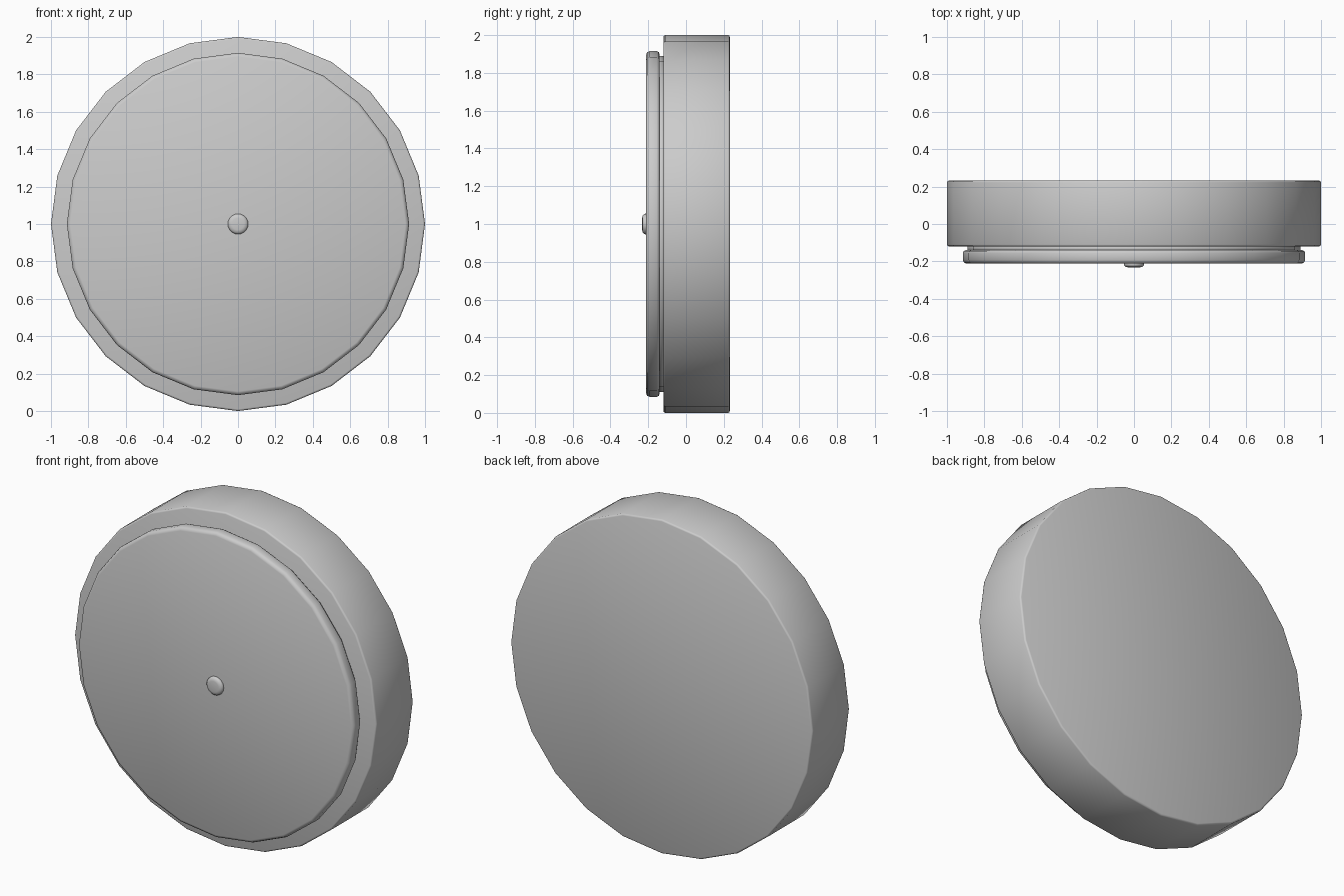
import bpy, bmesh, math

if "Cube" in bpy.data.objects:
    bpy.data.objects.remove(bpy.data.objects["Cube"])

SIDES = 24
CENTRE_Z = 1.0


def lathe(name, profile):
    """Spin (radius, y) points about the y axis and cap both ends."""
    bm = bmesh.new()
    rings = []
    for r, y in profile:
        angles = [2 * math.pi * i / SIDES for i in range(SIDES)]
        rings.append([bm.verts.new((r * math.cos(a), y, CENTRE_Z + r * math.sin(a)))
                      for a in angles])
    for a, b in zip(rings, rings[1:]):
        for i in range(SIDES):
            j = (i + 1) % SIDES
            bm.faces.new((a[i], a[j], b[j], b[i]))
    bm.faces.new(rings[0])
    bm.faces.new(rings[-1])
    bmesh.ops.recalc_face_normals(bm, faces=bm.faces)
    for f in bm.faces:
        f.smooth = True
    mesh = bpy.data.meshes.new(name)
    bm.to_mesh(mesh)
    bm.free()
    obj = bpy.data.objects.new(name, mesh)
    bpy.context.collection.objects.link(obj)
    return obj


# Thick round body with slightly eased edges
lathe("body", [(0.99, -0.12), (0.997, -0.117), (1.0, -0.11),
               (1.0, 0.222), (0.997, 0.229), (0.99, 0.232)])

# Recessed neck between body and front plate
lathe("neck", [(0.89, -0.15), (0.89, -0.11)])

# Front plate with rounded rim
lathe("front_plate", [(0.895, -0.212), (0.909, -0.206), (0.915, -0.192),
                      (0.915, -0.155), (0.911, -0.145), (0.90, -0.14)])

# Small centre button
lathe("centre_button", [(0.032, -0.232), (0.046, -0.229), (0.054, -0.22), (0.055, -0.205)])
